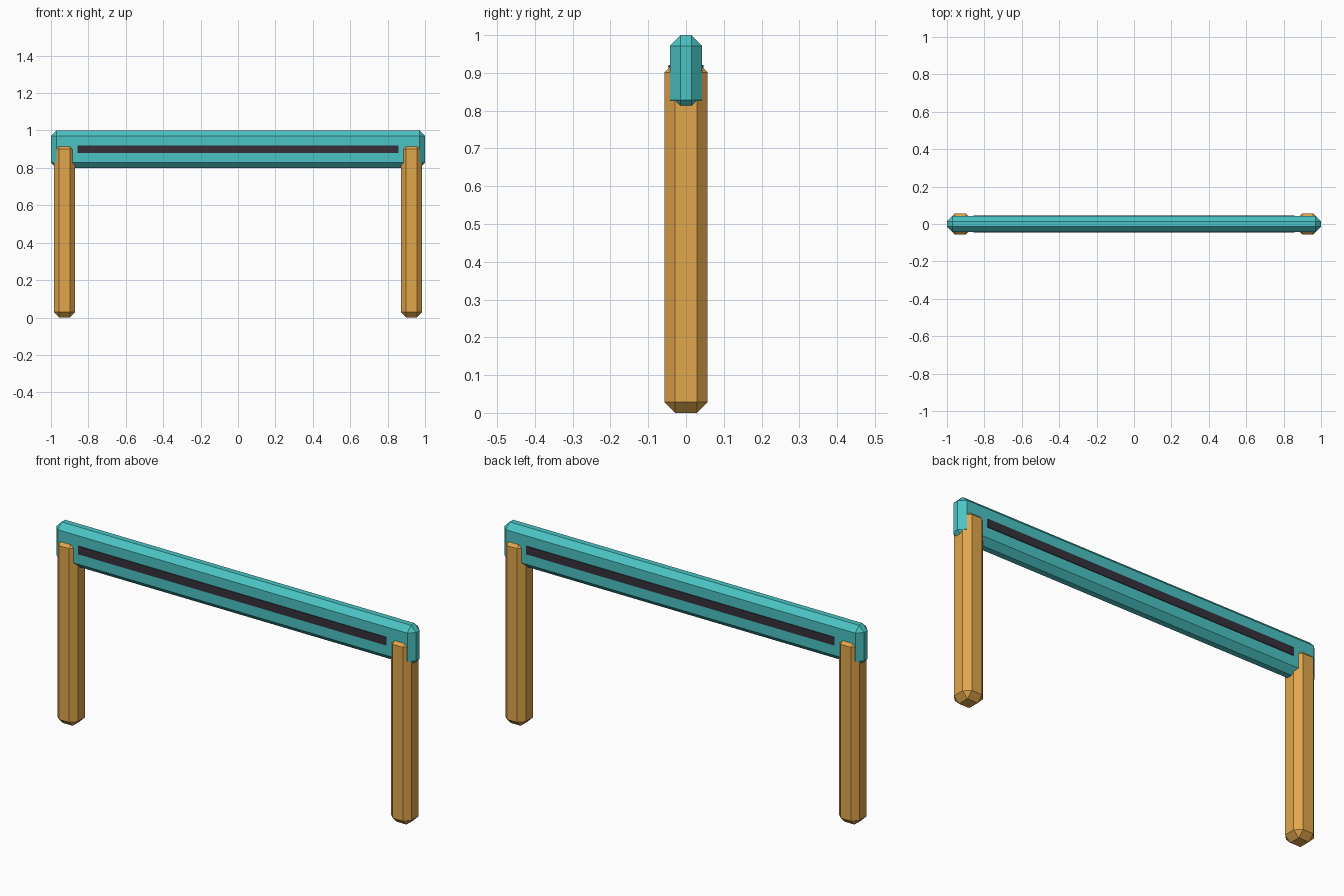
import bpy
import bmesh

if "Cube" in bpy.data.objects:
    bpy.data.objects.remove(bpy.data.objects["Cube"])


def material(name, color):
    m = bpy.data.materials.new(name)
    m.diffuse_color = (*color, 1)
    m.use_nodes = True
    m.node_tree.nodes["Principled BSDF"].inputs["Base Color"].default_value = m.diffuse_color
    return m


def box(name, lo, hi, mat, chamfer=0):
    bm = bmesh.new()
    bmesh.ops.create_cube(bm, size=1)
    for v in bm.verts:
        v.co = [a if c < 0 else b for c, a, b in zip(v.co, lo, hi)]
    if chamfer:
        bmesh.ops.bevel(bm, geom=bm.edges[:], offset=chamfer, segments=1,
                        profile=0.5, affect='EDGES')
    bmesh.ops.recalc_face_normals(bm, faces=bm.faces)
    mesh = bpy.data.meshes.new(name)
    bm.to_mesh(mesh)
    bm.free()
    mesh.materials.append(mat)
    ob = bpy.data.objects.new(name, mesh)
    bpy.context.collection.objects.link(ob)
    return ob


teal = material("teal", (0.07, 0.55, 0.55))
wood = material("orange", (0.75, 0.38, 0.07))
dark = material("dark", (0.035, 0.03, 0.045))

# Chamfered crossbar
box("crossbar", (-1, -0.043, 0.80), (1, 0.043, 1.0), teal, 0.0285)

# Dark stripe standing slightly proud of both faces
box("stripe", (-0.857, -0.0465, 0.88), (0.857, 0.0465, 0.921), dark)

# Chamfered posts, left and right
for side, x in (("left", -0.928), ("right", 0.928)):
    box(side + "_post", (x - 0.057, -0.057, 0), (x + 0.057, 0.057, 0.93), wood, 0.0285)
